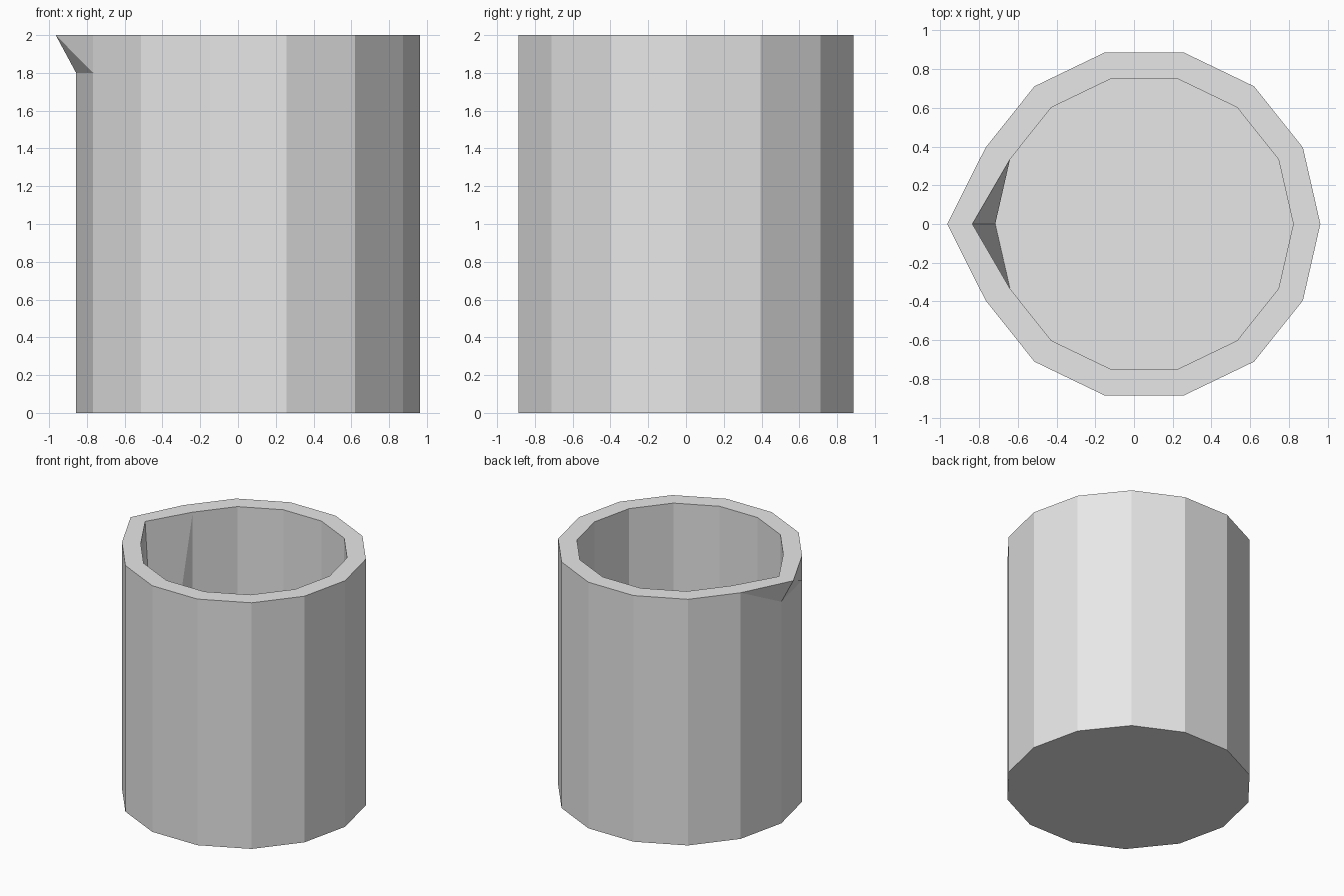
import bpy, bmesh, math

cube = bpy.data.objects.get("Cube")
if cube:
    bpy.data.objects.remove(cube, do_unlink=True)

SIDES, TIP = 14, 7            # the spout sits on the -x corner
CENTRE_X, OUTER, INNER = 0.053, 0.91, 0.77
HEIGHT, LIP, FLOOR = 2.0, 1.8, 0.15

mat = bpy.data.materials.new("light grey")
mat.use_nodes = True
grey = (0.8, 0.8, 0.8, 1)
mat.diffuse_color = grey
mat.node_tree.nodes["Principled BSDF"].inputs["Base Color"].default_value = grey

bm = bmesh.new()


def ring(radius, z):
    angles = [2 * math.pi * i / SIDES for i in range(SIDES)]
    return [bm.verts.new((CENTRE_X + radius * math.cos(a), radius * math.sin(a), z))
            for a in angles]


def wall(low, high, split=False):
    """Join two rings; the bent quads beside the spout become triangles."""
    for i in range(SIDES):
        j = (i + 1) % SIDES
        if split and i in (TIP - 1, TIP):
            bm.faces.new((low[i], low[j], high[i]))
            bm.faces.new((low[j], high[j], high[i]))
        else:
            bm.faces.new((low[i], low[j], high[j], high[i]))


# Rings of the outside, the rim and the hollow
base = ring(OUTER, 0)
lip = ring(OUTER, LIP)
outer_rim = ring(OUTER, HEIGHT)
inner_rim = ring(INNER, HEIGHT)
floor = ring(INNER, FLOOR)

# Pull the rim corners out into the pouring spout
outer_rim[TIP].co.x = -0.965
inner_rim[TIP].co.x = -0.835

# Outside walls, rim, inside walls, floor and underside
wall(base, lip)
wall(lip, outer_rim, split=True)
wall(outer_rim, inner_rim)
wall(floor, inner_rim, split=True)
bm.faces.new(floor)
bm.faces.new(base)
bmesh.ops.recalc_face_normals(bm, faces=bm.faces[:])

mesh = bpy.data.meshes.new("spouted_cup")
bm.to_mesh(mesh)
bm.free()
mesh.materials.append(mat)
cup = bpy.data.objects.new("spouted_cup", mesh)
bpy.context.collection.objects.link(cup)
